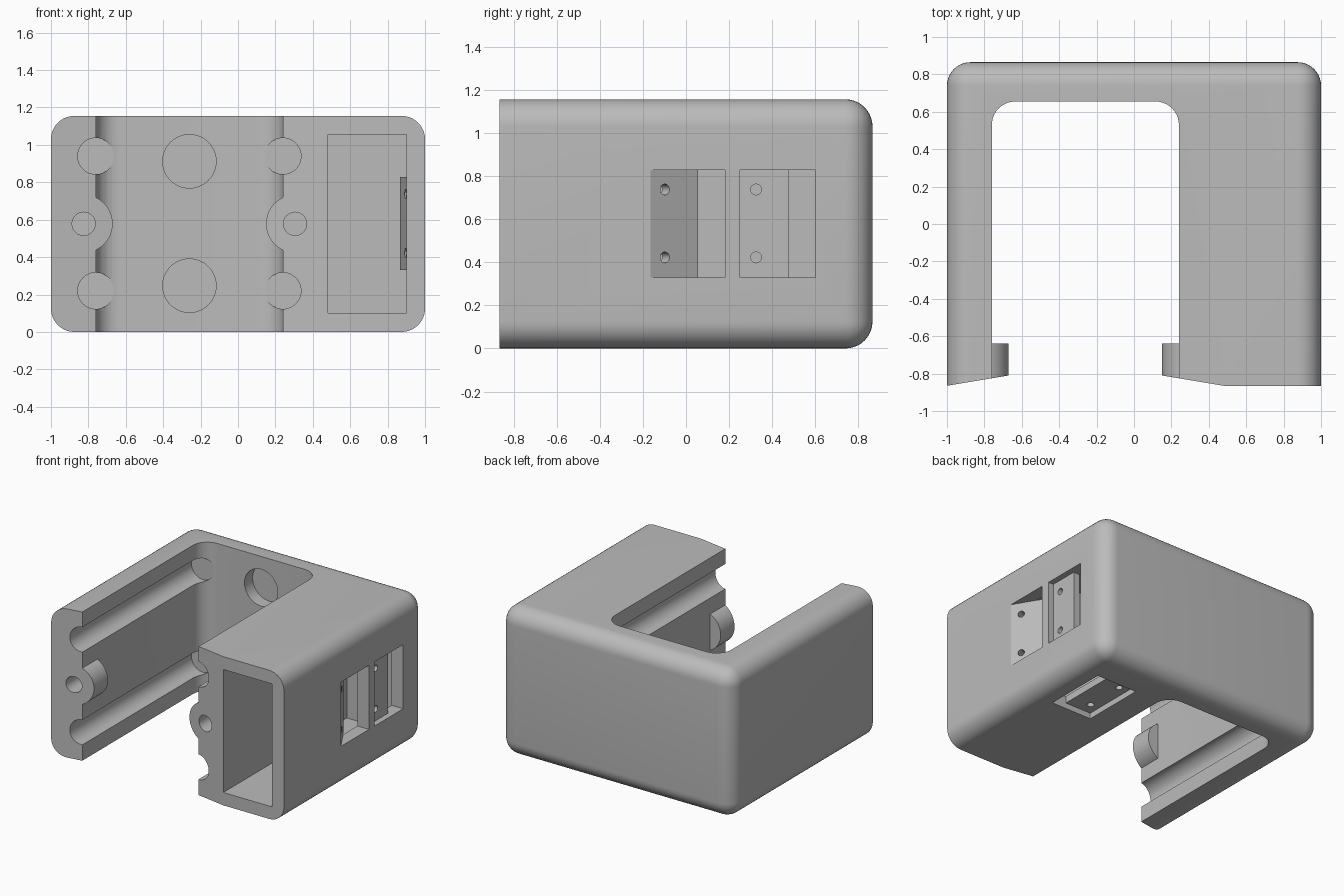
import bpy, bmesh, math
from mathutils import Vector, Matrix

old = bpy.data.objects.get("Cube")
if old:
    bpy.data.objects.remove(old, do_unlink=True)

grey = bpy.data.materials.new("light_grey")
grey.use_nodes = True
colour = (0.5, 0.5, 0.5, 1)
grey.diffuse_color = colour
grey.node_tree.nodes["Principled BSDF"].inputs["Base Color"].default_value = colour


def finish(bm, name):
    bmesh.ops.recalc_face_normals(bm, faces=bm.faces)
    mesh = bpy.data.meshes.new(name)
    bm.to_mesh(mesh)
    bm.free()
    mesh.materials.append(grey)
    obj = bpy.data.objects.new(name, mesh)
    bpy.context.collection.objects.link(obj)
    return obj


def box(name, lo, hi, radius=0, rule=None):
    """Box between two corners; edges that satisfy the rule are rounded."""
    bm = bmesh.new()
    bmesh.ops.create_cube(bm, size=1)
    for v in bm.verts:
        v.co = [(a + b) / 2 + c * (b - a) for a, b, c in zip(lo, hi, v.co)]
    if radius:
        edges = [e for e in bm.edges if rule(*(v.co for v in e.verts))]
        bmesh.ops.bevel(bm, geom=edges, offset=radius, segments=10,
                        profile=0.5, affect='EDGES')
    return finish(bm, name)


def prism(name, points, z0, z1):
    """Extrude an x-y outline from z0 to z1."""
    bm = bmesh.new()
    face = bm.faces.new([bm.verts.new((x, y, z0)) for x, y in points])
    new = bmesh.ops.extrude_face_region(bm, geom=[face])["geom"]
    bmesh.ops.translate(bm, vec=(0, 0, z1 - z0),
                        verts=[g for g in new if isinstance(g, bmesh.types.BMVert)])
    return finish(bm, name)


def rod(name, start, end, radius, sides=48):
    start, end = Vector(start), Vector(end)
    axis = end - start
    turn = axis.to_track_quat('Z', 'Y').to_matrix().to_4x4()
    bm = bmesh.new()
    bmesh.ops.create_cone(bm, cap_ends=True, segments=sides, radius1=radius,
                          radius2=radius, depth=axis.length,
                          matrix=Matrix.Translation((start + end) / 2) @ turn)
    return finish(bm, name)


def combine(target, tool, operation='DIFFERENCE'):
    mod = target.modifiers.new("combine", 'BOOLEAN')
    mod.operation = operation
    mod.solver = 'EXACT'
    mod.object = tool
    bpy.context.view_layer.objects.active = target
    bpy.ops.object.modifier_apply(modifier=mod.name)
    bpy.data.objects.remove(tool, do_unlink=True)


FRONT, BACK, TOP = -0.865, 0.865, 1.155
MID_X, MID_Z = -0.26, 0.578

# Outer block, rounded everywhere except around the front face
body = box("housing", (-1, FRONT, 0), (1, BACK, TOP), 0.125,
           lambda a, b: max(a.y, b.y) > 0)

# Open bay through the full height
combine(body, box("bay_cutter", (-0.76, -1, -0.1), (0.24, 0.655, 1.3), 0.125,
                  lambda a, b: min(a.y, b.y) > 0 and abs(a.z - b.z) > 1))

# Screw lugs on the bay walls
for side in (-1, 1):
    x = MID_X + side * 0.565
    combine(body, rod("lug", (x, -0.86, MID_Z), (x, -0.64, MID_Z), 0.155), 'UNION')

# Shallow dish in the front
combine(body, prism("front_cutter", [(-1.06, -0.875), (-0.67, -0.81),
                                     (0.15, -0.81), (0.54, -0.875)], -0.1, 1.3))

# Screw holes, long grooves and round pockets
for side in (-1, 1):
    x = MID_X + side * 0.565
    combine(body, rod("screw_cutter", (x, -1, MID_Z), (x, -0.5, MID_Z), 0.062))
    for z in (0.22, 0.94):
        x = MID_X + side * 0.5
        combine(body, rod("groove_cutter", (x, -1, z), (x, 0.653, z), 0.097))
for z in (0.247, 0.912):
    combine(body, rod("pocket_cutter", (MID_X, 0.5, z), (MID_X, 0.755, z), 0.143))

# Deep compartment open at the front
combine(body, box("compartment_cutter", (0.48, -1, 0.1), (0.9, 0.65, 1.055)))

# Side window with a ramp leading inwards
LOW, HIGH = 0.33, 0.828
combine(body, box("window_cutter", (0.85, -0.165, LOW), (1.1, 0.18, HIGH)))
ramp = prism("window_ramp", [(1, -0.165), (0.87, 0.055), (0.865, 0.05),
                             (0.9, -0.165)], LOW, HIGH)
for z in (0.422, 0.737):
    combine(ramp, rod("ramp_hole_cutter", (1.07, -0.033, z), (0.81, -0.187, z), 0.025, 24))

# Side recess: shallow step with two holes and a slot
combine(body, box("recess_cutter", (0.955, 0.25, LOW), (1.1, 0.6, HIGH)))
combine(body, box("slot_cutter", (0.85, 0.475, LOW), (1.1, 0.6, HIGH)))
for z in (0.422, 0.737):
    combine(body, rod("hole_cutter", (0.85, 0.325, z), (1.1, 0.325, z), 0.025, 24))

# The same recess in the underside
combine(body, box("recess_cutter", (0.455, 0.06, -0.1), (0.805, 0.56, 0.045)))
combine(body, box("slot_cutter", (0.68, 0.06, -0.1), (0.805, 0.56, 0.15)))
for y in (0.152, 0.467):
    combine(body, rod("hole_cutter", (0.53, y, -0.1), (0.53, y, 0.15), 0.025, 24))

# Smooth the rounded surfaces, keep the corners crisp
for obj in (body, ramp):
    bpy.ops.object.select_all(action='DESELECT')
    obj.select_set(True)
    bpy.context.view_layer.objects.active = obj
    bpy.ops.object.shade_smooth_by_angle(angle=math.radians(30))
